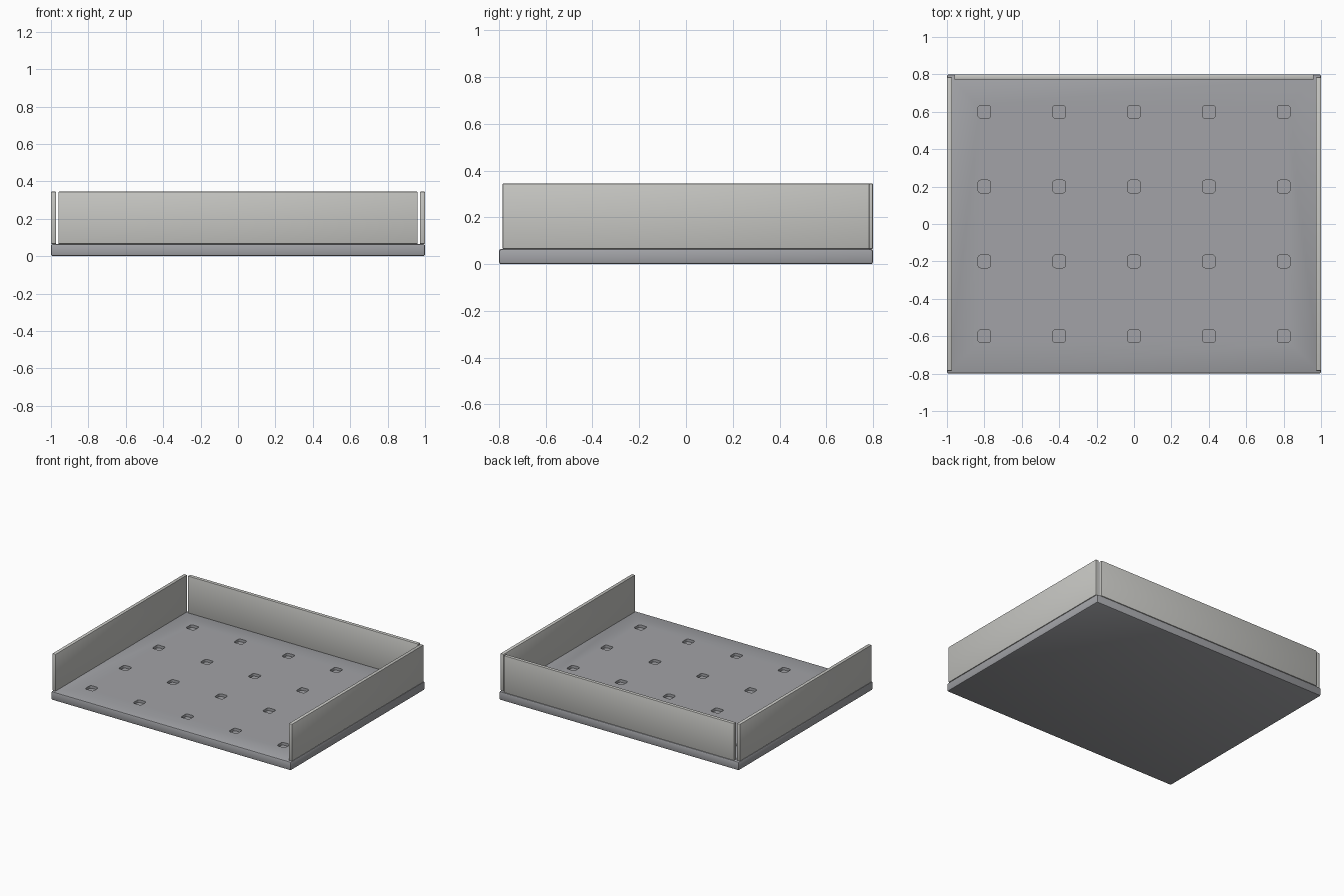
import bpy, bmesh

cube = bpy.data.objects.get("Cube")
if cube:
    bpy.data.objects.remove(cube, do_unlink=True)


def material(name, rgb):
    m = bpy.data.materials.new(name)
    m.use_nodes = True
    m.diffuse_color = (*rgb, 1)
    m.node_tree.nodes["Principled BSDF"].inputs["Base Color"].default_value = (*rgb, 1)
    return m


def box(name, low, high, mat, bevel=0.0, vertical_only=False):
    bm = bmesh.new()
    bmesh.ops.create_cube(bm, size=1)
    for v in bm.verts:
        v.co = [h if c > 0 else l for c, l, h in zip(v.co, low, high)]
    if bevel:
        edges = [e for e in bm.edges
                 if not vertical_only or abs(e.verts[0].co.z - e.verts[1].co.z) > 0.001]
        bmesh.ops.bevel(bm, geom=edges, offset=bevel, segments=3 if vertical_only else 2,
                        profile=0.5, affect='EDGES')
    mesh = bpy.data.meshes.new(name)
    bm.to_mesh(mesh)
    bm.free()
    mesh.materials.append(mat)
    obj = bpy.data.objects.new(name, mesh)
    bpy.context.collection.objects.link(obj)
    return obj


floor_grey = material("floor grey", (0.36, 0.365, 0.385))
wall_grey = material("wall light grey", (0.57, 0.57, 0.545))

BASE_TOP, WALL_TOP = 0.065, 0.345

# Floor slab with rounded edges
base = box("floor_slab", (-1, -0.8, 0), (1, 0.8, BASE_TOP), floor_grey, 0.01)

# Rounded square pockets in the floor, cut by a grid of studs
pockets = bpy.data.collections.new("pocket_cutters")
bpy.context.scene.collection.children.link(pockets)
for i in range(5):
    for j in range(4):
        x, y, r = -0.8 + 0.4 * i, -0.6 + 0.4 * j, 0.034
        cutter = box("pocket_cutter", (x - r, y - r, BASE_TOP - 0.02),
                     (x + r, y + r, BASE_TOP + 0.05), floor_grey, 0.014, True)
        cutter.hide_render = True
        cutter.hide_set(True)
        bpy.context.collection.objects.unlink(cutter)
        pockets.objects.link(cutter)
cut = base.modifiers.new("pockets", 'BOOLEAN')
cut.operand_type = 'COLLECTION'
cut.collection = pockets
cut.solver = 'EXACT'

# Cut the pockets for good and drop the helpers
bpy.context.view_layer.update()
result = bpy.data.meshes.new_from_object(base.evaluated_get(bpy.context.evaluated_depsgraph_get()))
base.modifiers.clear()
base.data = result
for cutter in list(pockets.objects):
    bpy.data.objects.remove(cutter, do_unlink=True)
bpy.data.collections.remove(pockets)

# Side walls, mirrored
for side, name in ((1, "left_wall"), (-1, "right_wall")):
    x0, x1 = sorted((side * 0.972, side))
    box(name, (x0, -0.785, BASE_TOP), (x1, 0.785, WALL_TOP), wall_grey, 0.005)

# Back wall, short of the corners
box("back_wall", (-0.96, 0.772, BASE_TOP), (0.96, 0.8, WALL_TOP), wall_grey, 0.005)

# Smooth shading on the rounded edges
for obj in (base, *(bpy.data.objects[n] for n in ("left_wall", "right_wall", "back_wall"))):
    bpy.ops.object.select_all(action='DESELECT')
    obj.select_set(True)
    bpy.context.view_layer.objects.active = obj
    bpy.ops.object.shade_smooth_by_angle(angle=0.6)
